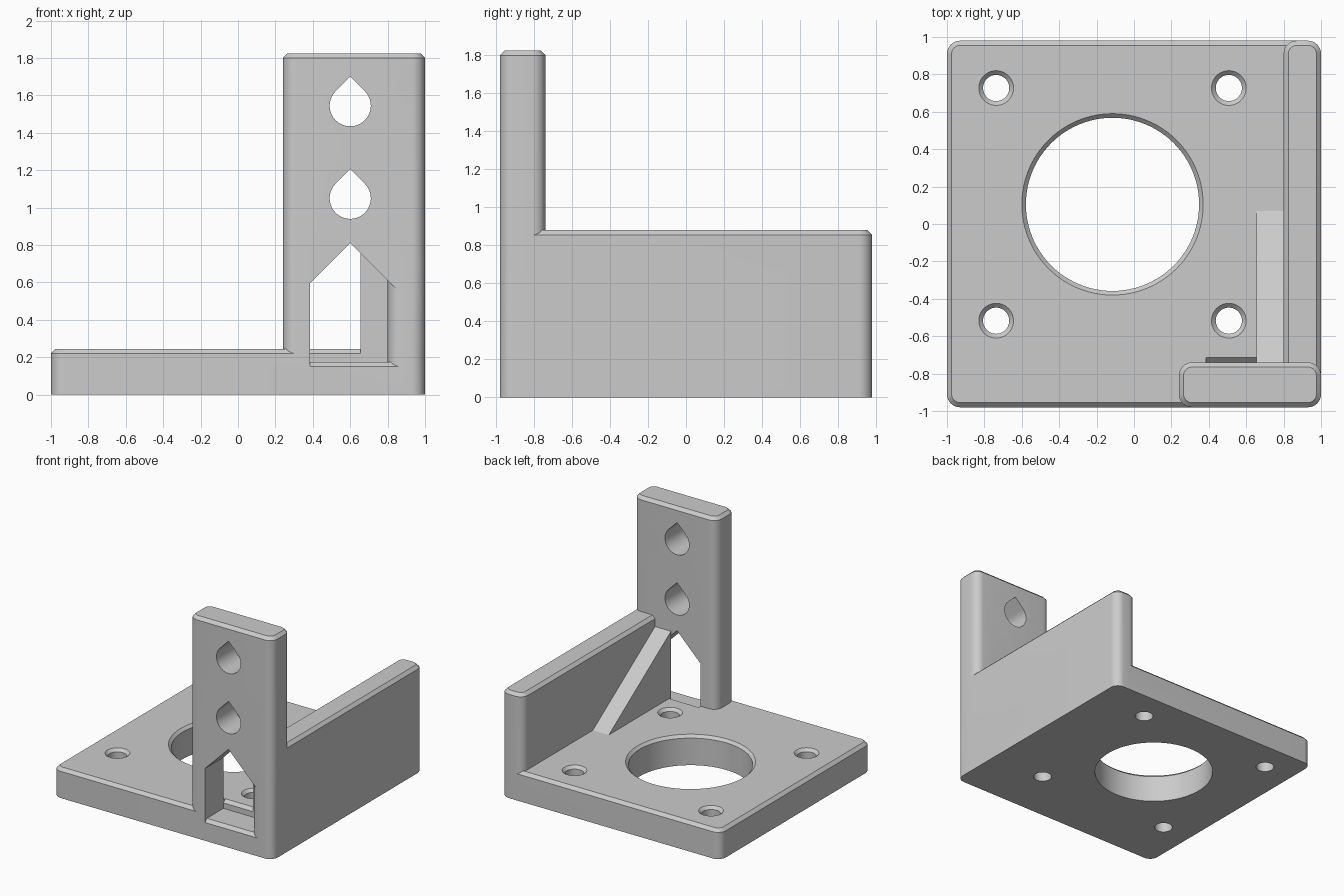
import bpy, bmesh
from math import sin, cos, pi, radians

if "Cube" in bpy.data.objects:
    bpy.data.objects.remove(bpy.data.objects["Cube"])

grey = bpy.data.materials.new("light grey plastic")
grey.use_nodes = True
colour = (0.6, 0.6, 0.6, 1)
grey.diffuse_color = colour
grey.node_tree.nodes["Principled BSDF"].inputs["Base Color"].default_value = colour


def loft(name, rings):
    """Solid skinned through rings of equal point count."""
    bm = bmesh.new()
    loops = [[bm.verts.new(p) for p in ring] for ring in rings]
    n = len(loops[0])
    for a, b in zip(loops, loops[1:]):
        for i in range(n):
            j = (i + 1) % n
            bm.faces.new((a[i], a[j], b[j], b[i]))
    bm.faces.new(loops[0][::-1])
    bm.faces.new(loops[-1])
    bmesh.ops.recalc_face_normals(bm, faces=bm.faces)
    mesh = bpy.data.meshes.new(name)
    bm.to_mesh(mesh)
    bm.free()
    mesh.materials.append(grey)
    obj = bpy.data.objects.new(name, mesh)
    bpy.context.collection.objects.link(obj)
    return obj


def rounded_rect(x0, x1, y0, y1, z, r, steps=8):
    corners = [(x1 - r, y1 - r), (x0 + r, y1 - r), (x0 + r, y0 + r), (x1 - r, y0 + r)]
    pts = []
    for k, (cx, cy) in enumerate(corners):
        for i in range(steps + 1):
            a = (k + i / steps) * pi / 2
            pts.append((cx + r * cos(a), cy + r * sin(a), z))
    return pts


def rounded_block(name, x0, x1, y0, y1, top, r=0.07, c=0.025):
    """Upright block with round corners and a chamfered top."""
    return loft(name, [
        rounded_rect(x0, x1, y0, y1, 0, r),
        rounded_rect(x0, x1, y0, y1, top - c, r),
        rounded_rect(x0 + c, x1 - c, y0 + c, y1 - c, top, r - c)])


def round_cutter(name, x, y, r, c, top, n=64):
    """Vertical bore that flares at the upper surface."""
    def ring(rad, z):
        return [(x + rad * cos(2 * pi * i / n), y + rad * sin(2 * pi * i / n), z)
                for i in range(n)]
    return loft(name, [ring(r, -0.1), ring(r, top - c), ring(r + c + 0.1, top + 0.1)])


def prism_y(name, outline, y0, y1):
    return loft(name, [[(x, y, z) for x, z in outline] for y in (y0, y1)])


def prism_x(name, outline, x0, x1):
    return loft(name, [[(x, y, z) for y, z in outline] for x in (x0, x1)])


def combine(target, other, operation):
    """Apply a boolean and discard the second solid."""
    mod = target.modifiers.new(operation, "BOOLEAN")
    mod.operation = operation
    mod.solver = "EXACT"
    mod.object = other
    bpy.context.view_layer.objects.active = target
    bpy.ops.object.modifier_apply(modifier=mod.name)
    bpy.data.objects.remove(other)


FRONT, BACK, POST_BACK, BASE_TOP = -0.98, 0.98, -0.74, 0.245
POST_X = 0.6

# Base plate and front post
bracket = rounded_block("motor_bracket", -1, 1, FRONT, BACK, BASE_TOP)
combine(bracket, rounded_block("post", 0.24, 1, FRONT, POST_BACK, 1.825), "UNION")

# Motor opening and four countersunk screw holes
combine(bracket, round_cutter("motor_opening", -0.115, 0.105, 0.463, 0.022, BASE_TOP, 96),
        "DIFFERENCE")
for x in (-0.737, 0.507):
    for y in (-0.517, 0.727):
        combine(bracket, round_cutter("screw_hole", x, y, 0.07, 0.023, BASE_TOP, 40),
                "DIFFERENCE")

# Teardrop holes through the post
R = 0.11
for z in (1.05, 1.545):
    arc = [radians(135 + 270 * i / 40) for i in range(41)]
    drop = [(POST_X + R * cos(a), z + R * sin(a)) for a in arc]
    drop.append((POST_X, z + R * 2 ** 0.5))
    combine(bracket, prism_y("teardrop", drop, -1.1, -0.6), "DIFFERENCE")

# Gabled window with a stepped, chamfered sill
left, right, apex = 0.385, 0.9, 0.81
gable = [(left, 0.3), (right, 0.3), (right, apex - (right - POST_X)),
         (POST_X, apex), (left, apex - (POST_X - left))]
combine(bracket, prism_y("window", gable, -1.1, -0.7), "DIFFERENCE")
sill = [(-1.1, 0.03), (-0.955, 0.175), (POST_BACK, 0.175), (POST_BACK, 0.22),
        (-0.7, 0.26), (-0.7, 0.4), (-1.1, 0.4)]
combine(bracket, prism_x("sill", sill, left, right), "DIFFERENCE")

# Side wall and sloping rib
combine(bracket, rounded_block("side_wall", 0.8, 1, FRONT, BACK, 0.88), "UNION")
slope = [(POST_BACK, 0.1), (0.07, 0.1), (0.07, BASE_TOP), (POST_BACK, 0.79)]
combine(bracket, prism_x("rib", slope, 0.655, 0.9), "UNION")

# Smooth the curved faces, keep the edges crisp
bpy.ops.object.select_all(action="DESELECT")
bracket.select_set(True)
bpy.context.view_layer.objects.active = bracket
bpy.ops.object.shade_smooth_by_angle(angle=radians(30))
